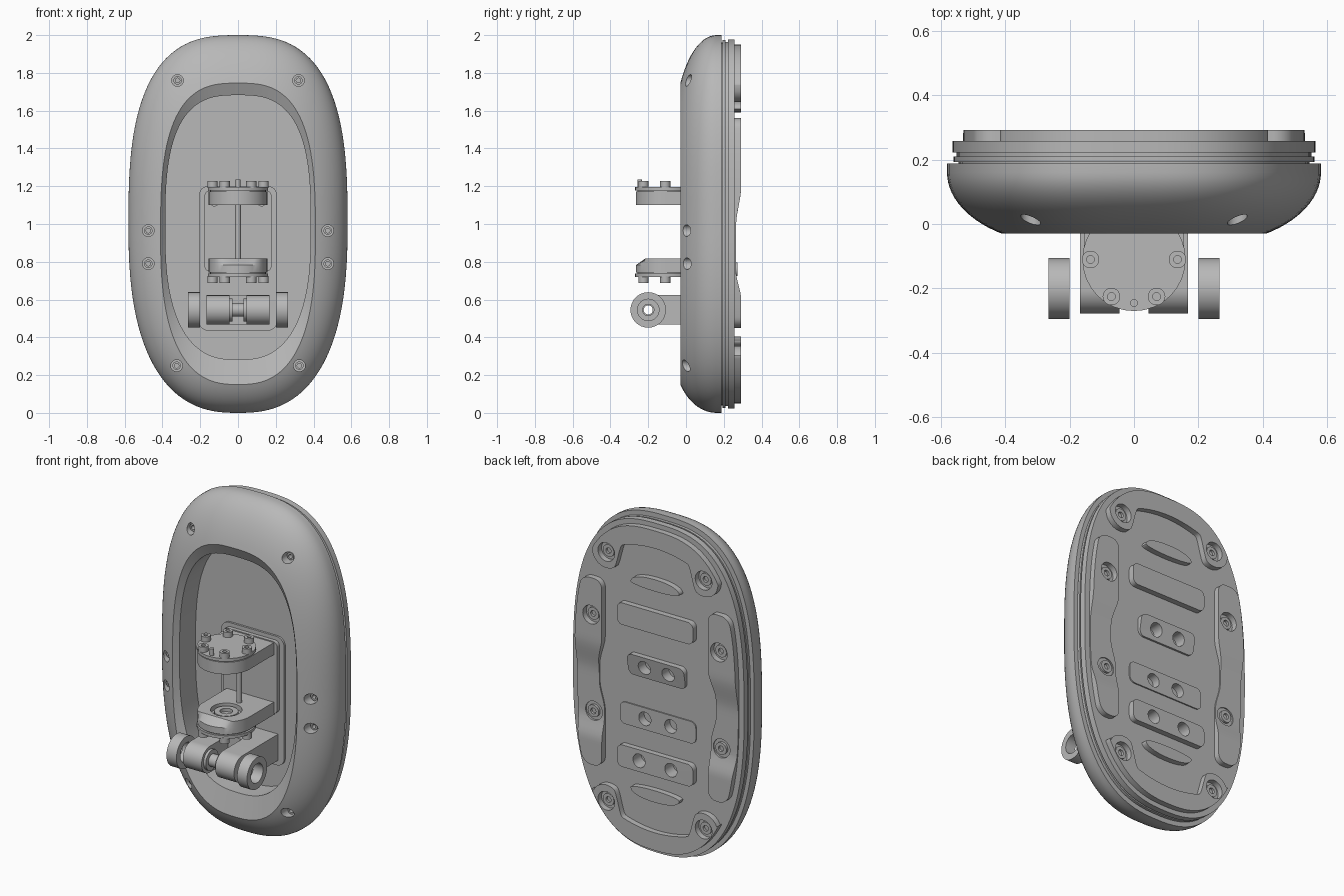
import bpy, bmesh, math
from mathutils import Vector

if "Cube" in bpy.data.objects:
    bpy.data.objects.remove(bpy.data.objects["Cube"])

grey = bpy.data.materials.new("satin_grey")
GREY = (0.48, 0.48, 0.48, 1)
grey.diffuse_color = GREY
grey.use_nodes = True
grey.node_tree.nodes["Principled BSDF"].inputs["Base Color"].default_value = GREY
parts = []
N = 2.8       # squareness of the upper half of the outline
TAPER = 0.9   # the lower half is a little rounder


def loft(name, rings, closed=False):
    """Skin matching rings; cap the ends, or join last to first when closed."""
    bm = bmesh.new()
    vs = [[bm.verts.new(p) for p in r] for r in rings]
    n = len(vs[0])
    pairs = list(zip(vs, vs[1:])) + ([(vs[-1], vs[0])] if closed else [])
    for a, b in pairs:
        for i in range(n):
            j = (i + 1) % n
            bm.faces.new((a[i], a[j], b[j], b[i]))
    if not closed:
        bm.faces.new(vs[0])
        bm.faces.new(vs[-1])
    bmesh.ops.recalc_face_normals(bm, faces=bm.faces)
    me = bpy.data.meshes.new(name)
    bm.to_mesh(me)
    bm.free()
    ob = bpy.data.objects.new(name, me)
    bpy.context.collection.objects.link(ob)
    me.materials.append(grey)
    parts.append(ob)
    return ob


def place(u, v, w, axis):
    return Vector({"x": (w, u, v), "y": (u, w, v), "z": (u, v, w)}[axis])


def prism(name, outline, lo, hi, axis="y"):
    return loft(name, [[place(u, v, w, axis) for u, v in outline] for w in (lo, hi)])


def circle(r, u=0, v=0, n=32):
    return [(u + r * math.cos(2 * math.pi * i / n), v + r * math.sin(2 * math.pi * i / n)) for i in range(n)]


def disc(name, u, v, r, lo, hi, axis="y"):
    return prism(name, circle(r, u, v), lo, hi, axis)


def tube(name, u, v, r, bore, lo, hi, axis="y"):
    return loft(name, [[place(p, q, w, axis) for p, q in circle(s, u, v)]
                       for s, w in ((r, lo), (r, hi), (bore, hi), (bore, lo))], closed=True)


def oval(a, b, n, zc=1.0, count=112):
    pts = []
    for i in range(count):
        t = 2 * math.pi * (i + 0.5) / count
        c, s = math.cos(t), math.sin(t)
        e = 2 / (n if s > 0 else n * TAPER)
        pts.append((math.copysign(abs(c) ** e, c) * a, zc + math.copysign(abs(s) ** e, s) * b))
    return pts


def oval_rings(specs):
    return [[Vector((x, y, z)) for x, z in oval(a, b, n, zc)] for a, b, n, zc, y in specs]


def round_rect(a, b, r, zc):
    pts = []
    for k, (sx, sz) in enumerate(((1, 1), (-1, 1), (-1, -1), (1, -1))):
        for i in range(7):
            t = math.pi / 2 * (k + i / 6)
            pts.append((sx * (a - r) + r * math.cos(t), zc + sz * (b - r) + r * math.sin(t)))
    return pts


def cut(ob, cutters):
    for c in cutters:
        m = ob.modifiers.new("cut", "BOOLEAN")
        m.operation, m.solver, m.object = "DIFFERENCE", "EXACT", c
        bpy.context.view_layer.objects.active = ob
        bpy.ops.object.modifier_apply(modifier=m.name)
        parts.remove(c)
        bpy.data.objects.remove(c)


# Front shell: deep floor, straight wall, bevelled lead-in, rounded outer surface
FLOOR = 0.165
specs = [(0.385, 0.70, 2.9, 0.982, FLOOR), (0.385, 0.70, 2.9, 0.982, 0.0), (0.41, 0.798, 2.9, 0.948, -0.03)]
start = math.radians(32)
for i in range(1, 15):
    t = start + (math.pi / 2 - start) * i / 14
    f = (math.sin(t) - math.sin(start)) / (1 - math.sin(start))
    y = -0.03 + 0.19 * (1 - math.cos(t) / math.cos(start))
    specs.append((0.41 + 0.17 * f, 0.798 + 0.202 * f, 2.9 + (N - 2.9) * f, 0.948 + 0.052 * f, y))
specs.append((0.58, 1.0, N, 1.0, 0.187))
shell = loft("front_shell", oval_rings(specs))
ports = [(s * x, z) for s in (-1, 1) for x, z in ((0.32, 1.76), (0.325, 0.25), (0.475, 0.965), (0.475, 0.79))]
cut(shell, [disc("cutter", x, z, 0.031, -0.2, 0.07) for x, z in ports]
    + [disc("cutter", x, z, 0.015, 0.1, 0.18) for x, z in ((0.2, 1.33), (0, 0.33))])
for x, z in ports:
    tube("shell_screw", x, z, 0.022, 0.012, 0.035, 0.075)

# Seal and back plate with stepped edge
back_plate = loft("back_plate", oval_rings([(a, a + 0.415, N, 1.0, y) for a, y in (
    (0.545, 0.15), (0.545, 0.193), (0.56, 0.193), (0.56, 0.210), (0.55, 0.210),
    (0.55, 0.222), (0.563, 0.222), (0.563, 0.258))]))


def rim(v, a, b, n):
    return a * (1 - min(1, abs(v) / b) ** n) ** (1 / n)


def step(a, b, v):
    t = max(0, min(1, (v - a) / (b - a)))
    return t * t * (3 - 2 * t)


def arch(z):
    """Height of the back pads, dipping around the middle."""
    return 0.292 - 0.027 * (step(0.6, 0.75, z) - step(0.99, 1.2, z))


def screw_set(pad, spots):
    cut(pad, [disc("cutter", x, z, 0.055, 0.2, 0.4) for x, z in spots])
    for x, z in spots:
        tube("pad_screw", x, z, 0.036, 0.017, 0.25, 0.272)


# Centre pads following the arch: half-width, z, hole offset
for a, z0, hole in ((0.25, 1.40, 0), (0.188, 1.11, 0.078), (0.25, 0.80, 0.085), (0.25, 0.555, 0.105)):
    outline = round_rect(a, 0.065, 0.035, z0)
    pad = loft("centre_pad", [[Vector((x, 0.25, z)) for x, z in outline],
                              [Vector((x, arch(z), z)) for x, z in outline]])
    if hole:
        for ob in (pad, back_plate):
            cut(ob, [disc("cutter", s * hole, z0, 0.04, 0.215, 0.4) for s in (-1, 1)])

# Crescent pads at both ends, lobed around the corner screws
for s, name, n in ((1, "upper_end_pad", N), (-1, "lower_end_pad", N * TAPER)):
    xs = [0.415 * i / 50 for i in range(-50, 51)]
    top = [(x, rim(x, 0.95, 0.53, n)) for x in xs]
    low = []
    for x, t in top:
        d = abs(x) - 0.32
        z = 0.74 - math.sqrt(max(0, 0.095 ** 2 - d * d))
        if d < -0.05:
            f = step(0.05, 0.11, -d)
            z = z * (1 - f) + f * (0.79 + 0.055 * (1 - (x / 0.27) ** 2))
        low.append((x, min(z, t - 0.004)))
    pad = prism(name, [(x, 1 + s * z) for x, z in top + low[::-1]], 0.25, 0.292)
    screw_set(pad, [(-0.32, 1 + s * 0.74), (0.32, 1 + s * 0.74)])

# Side pads with a low, narrow saddle
for s, name in ((1, "left_side_pad"), (-1, "right_side_pad")):
    rings = []
    for i in range(57):
        z = 0.45 + 1.11 * (1 - math.cos(math.pi * i / 56)) / 2
        d = min(0.05, z - 0.45, 1.56 - z)
        trim = 0.05 - math.sqrt(max(0, 0.05 ** 2 - (0.05 - d) ** 2))
        waist = step(0.78, 0.95, z) - step(1.05, 1.22, z)
        inner = 0.35 + 0.035 * waist + trim
        outer = rim(z - 1, 0.53, 0.95, N if z > 1 else N * TAPER) - trim
        h = arch(z)
        rings.append([Vector((s * x, y, z)) for x, y in ((inner, 0.25), (outer, 0.25), (outer, h), (inner, h))])
    screw_set(loft(name, rings), [(s * 0.42, 1.34), (s * 0.42, 0.76)])

# Small crescent ribs above and below the centre pads
for s, z in ((1, 1.61), (-1, 0.385)):
    lens = [(x, z + s * (q * (0.05 if q > 0 else 0.02))) for x, q in oval(0.16, 1, 2.2, 0, 48)]
    prism("small_crescent_rib", lens, 0.25, 0.292)

# Bracket plates on the recess floor
prism("base_bracket", round_rect(0.207, 0.383, 0.05, 0.818), 0.138, 0.175)
prism("mount_plate", round_rect(0.177, 0.215, 0.03, 0.963), 0.115, 0.145)
for x in (-0.125, 0.125):
    tube("mount_bolt", x, 1.115, 0.022, 0.01, 0.085, 0.12)
    tube("hinge_bolt", x, 0.55, 0.022, 0.01, 0.105, 0.145)

# Upper and lower swivel discs on arms, the lower one chamfered at the front
CY = -0.11
arm = [(0.155 * math.cos(t), CY + 0.155 * math.sin(t))
       for t in (math.pi * (1 + i / 24) for i in range(25))] + [(0.155, 0.12), (-0.155, 0.12)]
prism("upper_arm", arm, 1.10, 1.172, "z")
lower_arm = loft("lower_arm", [[Vector((x, max(y, front), z)) for x, y in arm]
                               for z, front in ((0.743, -1), (0.782, -1), (0.818, -0.215))])
cut(lower_arm, [disc("cutter", 0, CY, 0.085, 0.79, 0.9, "z")])
tube("lower_bearing", 0, CY, 0.065, 0.035, 0.76, 0.81, "z")
for s, name, z0 in ((1, "upper", 1.10), (-1, "lower", 0.815)):
    disc(name + "_seal", 0, CY, 0.148, *sorted((z0 + s * 0.07, z0 + s * 0.08)), axis="z")
    disc(name + "_cap", 0, CY, 0.16, *sorted((z0 + s * 0.078, z0 + s * 0.096)), axis="z")
    for x, y in ((0.135, -0.11), (0.07, -0.225), (0.07, 0.005)):
        for m in (-1, 1):
            tube("cap_screw", m * x, y, 0.027, 0.012, *sorted((z0 + s * 0.09, z0 + s * 0.127)), axis="z")
disc("cap_pin", 0, -0.245, 0.012, 1.19, 1.235, "z")
disc("vertical_post", 0, 0.01, 0.015, 0.77, 1.11, "z")

# Lower hinge: paired knuckles joined by a web, hollow pin and free-standing rollers
AY, AZ, R = -0.2, 0.545, 0.078
knuckle = [(AY + R * math.cos(t), AZ + R * math.sin(t))
           for t in (math.pi * (0.5 + i / 24) for i in range(25))] + [(0.145, AZ - R), (0.145, AZ + R)]
for s in (-1, 1):
    k = prism("hinge_knuckle", knuckle, *sorted((s * 0.045, s * 0.168)), axis="x")
    cut(k, [disc("cutter", AY, AZ, 0.03, -0.4, 0.4, "x")])
    tube("roller", AY, AZ, 0.094, 0.057, *sorted((s * 0.2, s * 0.265)), axis="x")
    tube("pin_collar", AY, AZ, 0.06, 0.025, *sorted((s * 0.03, s * 0.05)), axis="x")
tube("hinge_pin", AY, AZ, 0.036, 0.024, -0.16, 0.16, "x")
prism("hinge_web", round_rect(0.055, R, 0.01, AZ), -0.03, 0.145)

# Smooth curved faces, keep hard edges
bpy.ops.object.select_all(action="DESELECT")
for ob in parts:
    ob.select_set(True)
bpy.context.view_layer.objects.active = shell
bpy.ops.object.shade_smooth_by_angle(angle=math.radians(30))
